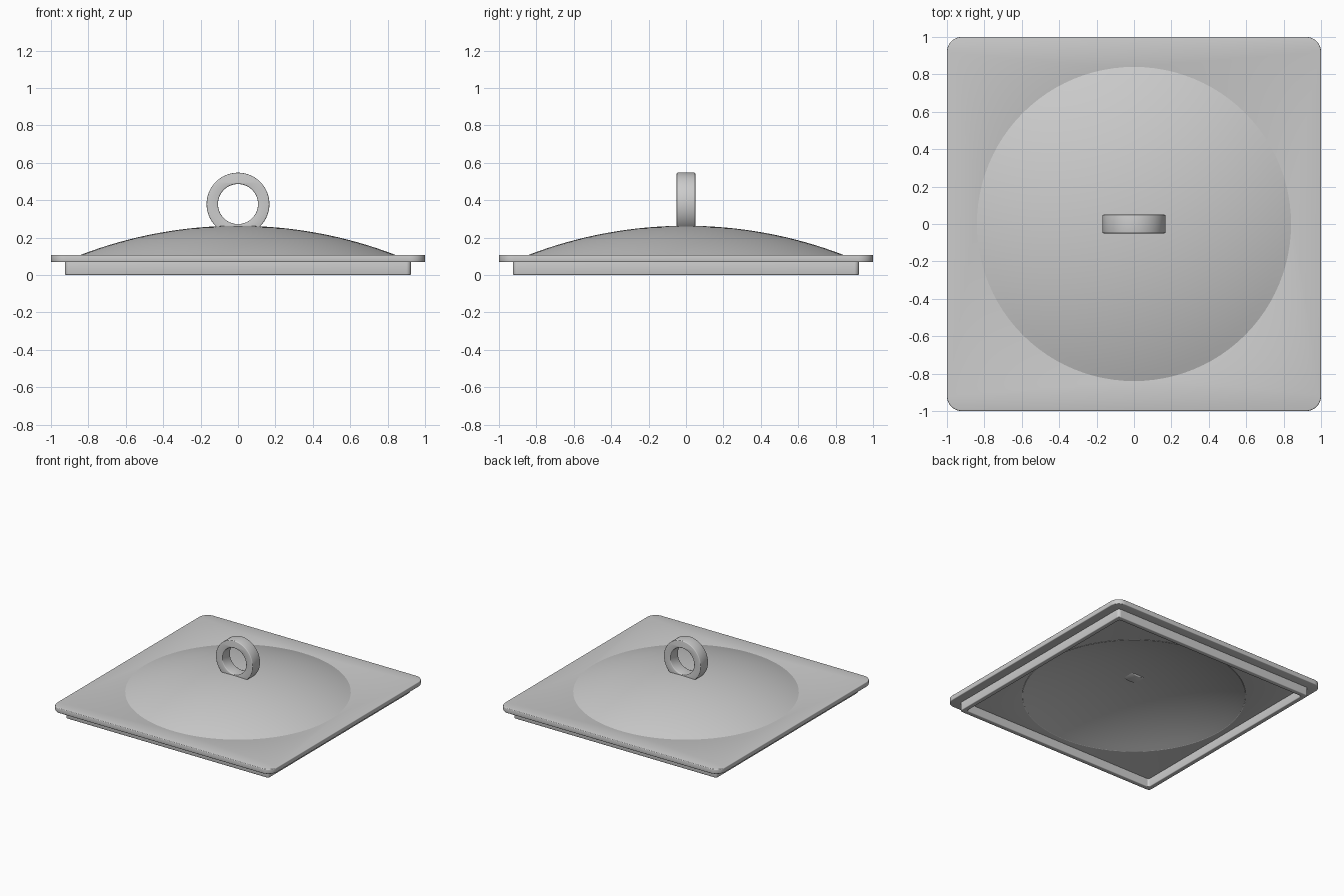
import bpy
import bmesh
from math import sin, cos, pi, sqrt, asin, radians

cube = bpy.data.objects.get("Cube")
if cube:
    bpy.data.objects.remove(cube)

grey = bpy.data.materials.new("plain_grey")
grey.use_nodes = True
GREY = (0.6, 0.6, 0.6, 1)
grey.diffuse_color = GREY
grey.node_tree.nodes["Principled BSDF"].inputs["Base Color"].default_value = GREY


def circle(r, n=96):
    return [(r * cos(2 * pi * i / n), r * sin(2 * pi * i / n)) for i in range(n)]


def rounded_square(half, r, steps=10):
    pts = []
    for k, (sx, sy) in enumerate([(1, 1), (-1, 1), (-1, -1), (1, -1)]):
        for i in range(steps + 1):
            a = (k + i / steps) * pi / 2
            pts.append((sx * (half - r) + r * cos(a), sy * (half - r) + r * sin(a)))
    return pts


def finish(name, bm):
    bmesh.ops.remove_doubles(bm, verts=bm.verts, dist=0.0001)
    bmesh.ops.recalc_face_normals(bm, faces=bm.faces)
    mesh = bpy.data.meshes.new(name)
    bm.to_mesh(mesh)
    bm.free()
    mesh.materials.append(grey)
    obj = bpy.data.objects.new(name, mesh)
    bpy.context.collection.objects.link(obj)
    bpy.ops.object.select_all(action="DESELECT")
    bpy.context.view_layer.objects.active = obj
    obj.select_set(True)
    bpy.ops.object.shade_smooth_by_angle(angle=radians(35))
    return obj


def slab(name, loops, thickness, bevel):
    """Solid cut from nested outlines, with softened edges."""
    curve = bpy.data.curves.new(name + "_outline", "CURVE")
    curve.dimensions = "2D"
    curve.fill_mode = "BOTH"
    curve.extrude = thickness / 2 - bevel
    curve.bevel_depth = bevel
    curve.bevel_resolution = 2
    curve.offset = -bevel
    for pts in loops:
        spline = curve.splines.new("POLY")
        spline.points.add(len(pts) - 1)
        for p, (x, y) in zip(spline.points, pts):
            p.co = (x, y, 0, 1)
        spline.use_cyclic_u = True
    temp = bpy.data.objects.new(name + "_outline", curve)
    bpy.context.collection.objects.link(temp)
    bpy.context.view_layer.update()
    evaluated = temp.evaluated_get(bpy.context.evaluated_depsgraph_get())
    bm = bmesh.new()
    bm.from_mesh(evaluated.to_mesh())
    evaluated.to_mesh_clear()
    bpy.data.objects.remove(temp)
    bpy.data.curves.remove(curve)
    return finish(name, bm)


# Square plate with a round opening for the dome
plate = slab("plate", [rounded_square(1, 0.08), circle(0.833)[::-1]], 0.04, 0.006)
plate.location.z = 0.088

# Locating lip under the plate
lip = slab("lip", [rounded_square(0.925, 0.025), rounded_square(0.885, 0.015)[::-1]],
           0.075, 0.006)
lip.location.z = 0.0375

# Lifting ring, standing upright and sunk into the dome
ring = slab("lifting_ring", [circle(0.168, 64), circle(0.107, 64)[::-1]], 0.1, 0.006)
ring.rotation_euler.x = pi / 2
ring.location.z = 0.379

# Shallow spherical dome shell, turned from its section
TOP, RIM_Z, RIM_R, WALL = 0.263, 0.108, 0.84, 0.04
rise = TOP - RIM_Z
radius = (RIM_R ** 2 + rise ** 2) / (2 * rise)
centre = TOP - radius


def arc(r, z_end, steps=16):
    end = asin(sqrt(r * r - (z_end - centre) ** 2) / r)
    return [(r * sin(end * i / steps), centre + r * cos(end * i / steps))
            for i in range(steps + 1)]


section = arc(radius, RIM_Z) + arc(radius - WALL, RIM_Z - WALL)[::-1]
bm = bmesh.new()
verts = [bm.verts.new((r, 0, z)) for r, z in section]
edges = [bm.edges.new(pair) for pair in zip(verts, verts[1:])]
bmesh.ops.spin(bm, geom=verts + edges, cent=(0, 0, 0), axis=(0, 0, 1),
               angle=2 * pi, steps=96, use_merge=True)
finish("dome", bm)
